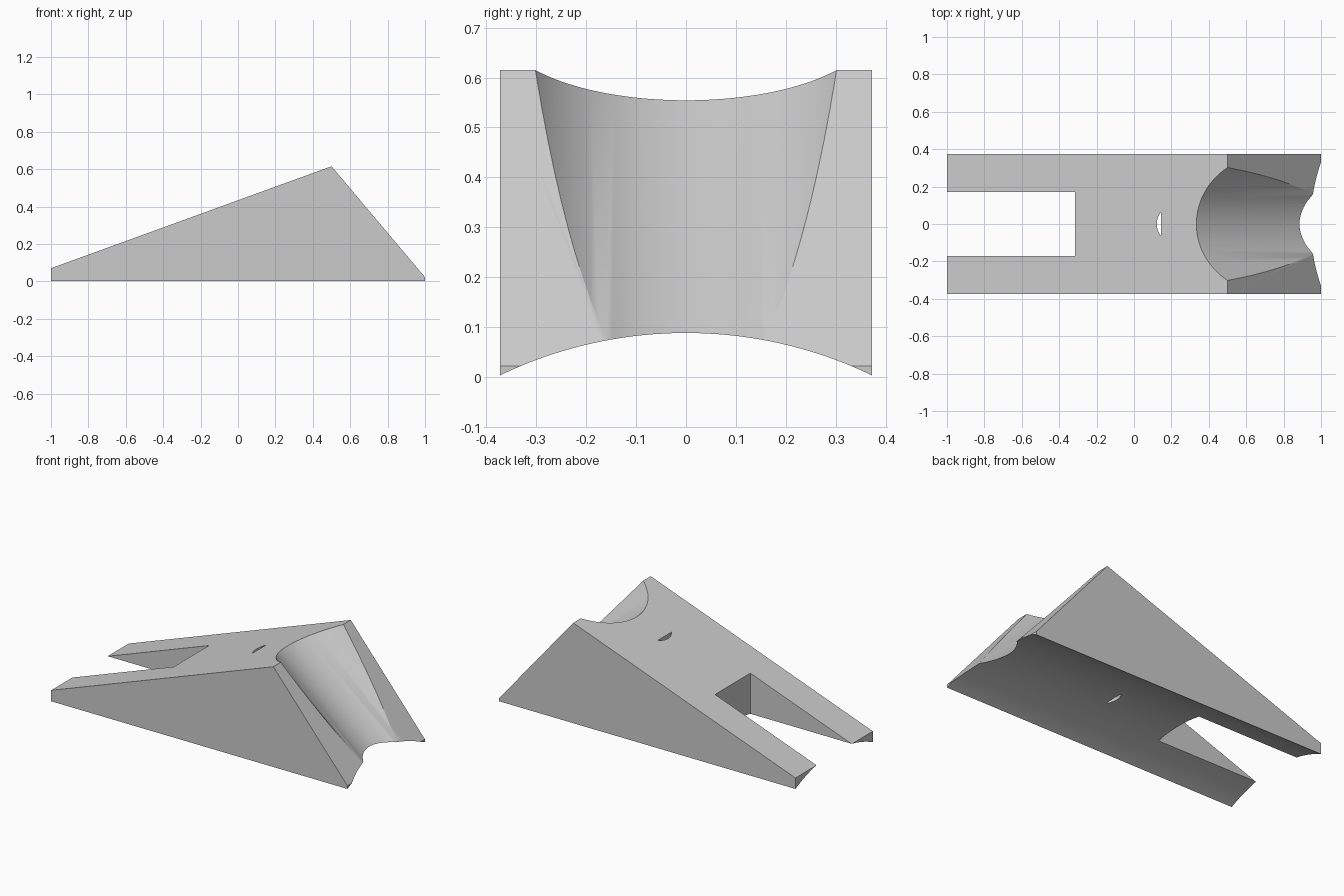
import bpy, bmesh, math
from mathutils import Vector

cube = bpy.data.objects.get("Cube")
if cube:
    bpy.data.objects.remove(cube, do_unlink=True)

grey = bpy.data.materials.new("plain grey")
grey.use_nodes = True
colour = (0.6, 0.6, 0.6, 1)
grey.diffuse_color = colour
grey.node_tree.nodes["Principled BSDF"].inputs["Base Color"].default_value = colour


def prism(name, outline, sweep):
    """Extrude a planar outline of 3D points along the sweep vector."""
    bm = bmesh.new()
    face = bm.faces.new([bm.verts.new(p) for p in outline])
    extruded = bmesh.ops.extrude_face_region(bm, geom=[face])["geom"]
    bmesh.ops.translate(bm, vec=sweep,
                        verts=[g for g in extruded if isinstance(g, bmesh.types.BMVert)])
    bmesh.ops.recalc_face_normals(bm, faces=bm.faces)
    mesh = bpy.data.meshes.new(name)
    bm.to_mesh(mesh)
    bm.free()
    mesh.materials.append(grey)
    obj = bpy.data.objects.new(name, mesh)
    bpy.context.collection.objects.link(obj)
    return obj


def cylinder(name, centre, axis, radius, length, sides):
    """Cylinder outline around an axis in the xz plane, swept along it."""
    axis = Vector(axis).normalized()
    side = Vector((0, 1, 0))
    up = axis.cross(side)
    start = Vector(centre) - axis * length / 2
    ring = [start + radius * (side * math.cos(a) + up * math.sin(a))
            for a in (math.tau * i / sides for i in range(sides))]
    return prism(name, ring, axis * length)


half_width = 0.373

# Wedge body
profile = [(-1, 0), (1, 0), (1, 0.022), (0.5, 0.615), (-1, 0.07)]
body = prism("wedge_body", [(x, -half_width, z) for x, z in profile],
             (0, 2 * half_width, 0))

# Shallow arch along the underside
arch_radius = 0.861
arch = cylinder("arch_cutter", (0, 0, 0.088 - arch_radius), (1, 0, 0),
                arch_radius, 3, 256)

# Sloping round groove down the steep end
axis = Vector((0.55, 0, -0.465)).normalized()
normal = Vector((-axis.z, 0, axis.x))
groove = cylinder("groove_cutter", Vector((0.61, 0, 0.3205)) + normal * half_width,
                  axis, half_width, 3, 128)

# Open slot between the two prongs
slot = prism("slot_cutter", [(-1.2, -0.17, -1), (-0.315, -0.17, -1),
                             (-0.315, 0.17, -1), (-1.2, 0.17, -1)], (0, 0, 2))

# Small hole, flat on one side and curved on the other
radius, half_chord, flat_x = 0.103, 0.065, 0.145
spread = math.asin(half_chord / radius)
centre_x = flat_x + radius * math.cos(spread)
steps = 16
arc = [spread * (2 * i / steps - 1) for i in range(steps + 1)]
hole = prism("hole_cutter",
             [(centre_x - radius * math.cos(a), radius * math.sin(a), -1) for a in arc],
             (0, 0, 2))

# Cut everything from the body
for cutter in (arch, groove, slot, hole):
    cut = body.modifiers.new(cutter.name, 'BOOLEAN')
    cut.operation = 'DIFFERENCE'
    cut.solver = 'EXACT'
    cut.object = cutter
bpy.context.view_layer.update()
result = bpy.data.meshes.new_from_object(
    body.evaluated_get(bpy.context.evaluated_depsgraph_get()))
body.modifiers.clear()
body.data = result
for cutter in (arch, groove, slot, hole):
    bpy.data.objects.remove(cutter, do_unlink=True)

# Smooth curved cuts, crisp flat edges
bpy.ops.object.select_all(action='DESELECT')
body.select_set(True)
bpy.context.view_layer.objects.active = body
bpy.ops.object.shade_smooth_by_angle(angle=math.radians(30))
